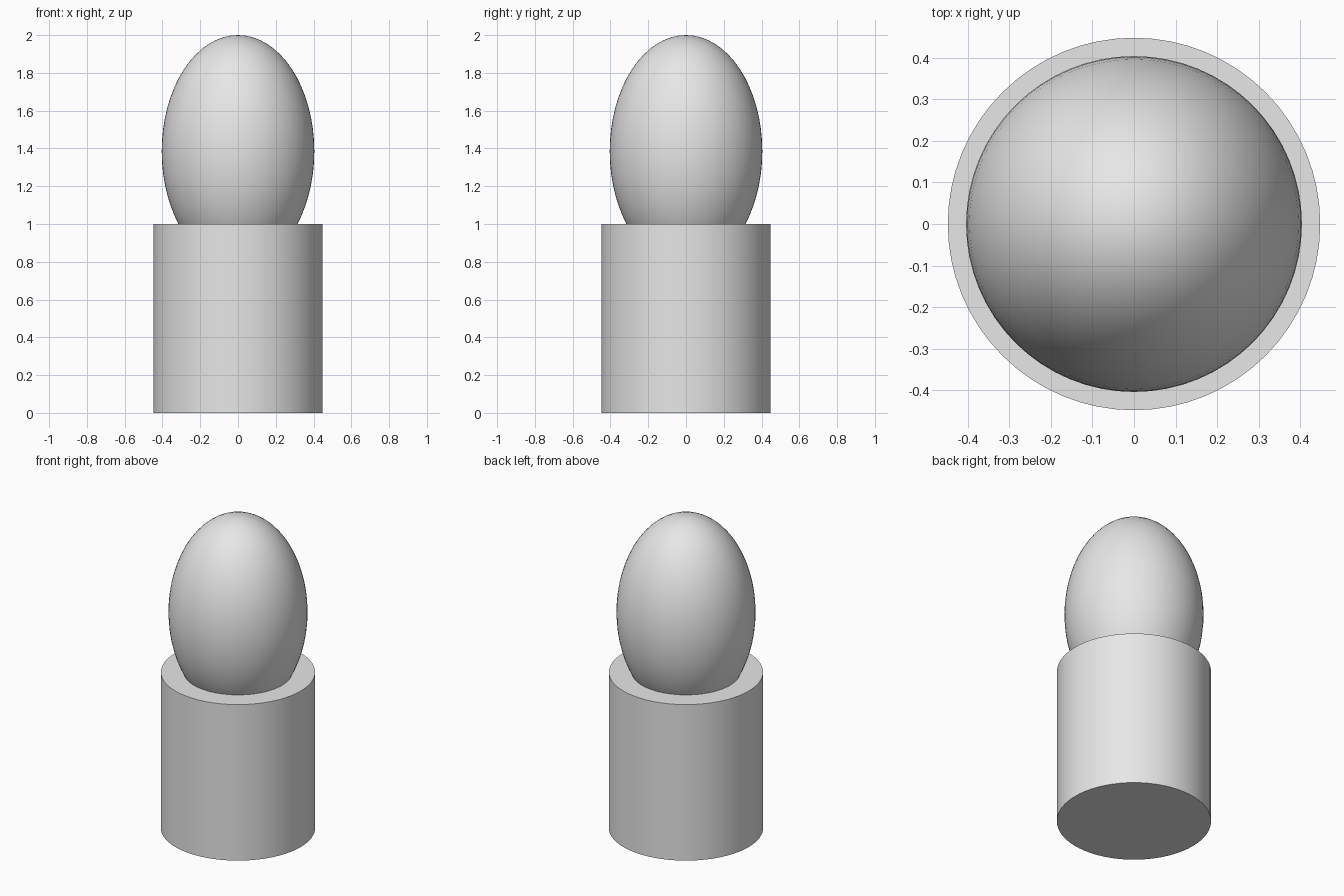
import bpy
import math

default = bpy.data.objects.get("Cube")
if default:
    bpy.data.objects.remove(default, do_unlink=True)

# Light grey material shared by both parts
grey = bpy.data.materials.new("light_grey")
grey.use_nodes = True
colour = (0.8, 0.8, 0.8, 1.0)
grey.diffuse_color = colour
grey.node_tree.nodes["Principled BSDF"].inputs["Base Color"].default_value = colour


def finish(name):
    """Name the active object, colour it and smooth its curved faces."""
    obj = bpy.context.object
    obj.name = name
    obj.data.materials.append(grey)
    bpy.ops.object.transform_apply(location=False, rotation=False, scale=True)
    bpy.ops.object.shade_smooth_by_angle(angle=math.radians(30))
    return obj


# Solid cylindrical stand
bpy.ops.mesh.primitive_cylinder_add(vertices=64, radius=0.448, depth=1.0,
                                    location=(0, 0, 0.5))
finish("base_cylinder")

# Tall ellipsoid sunk into the top of the stand
bpy.ops.mesh.primitive_uv_sphere_add(segments=64, ring_count=32, radius=1.0,
                                     location=(0, 0, 1.385))
bpy.context.object.scale = (0.404, 0.404, 0.615)
finish("egg")
